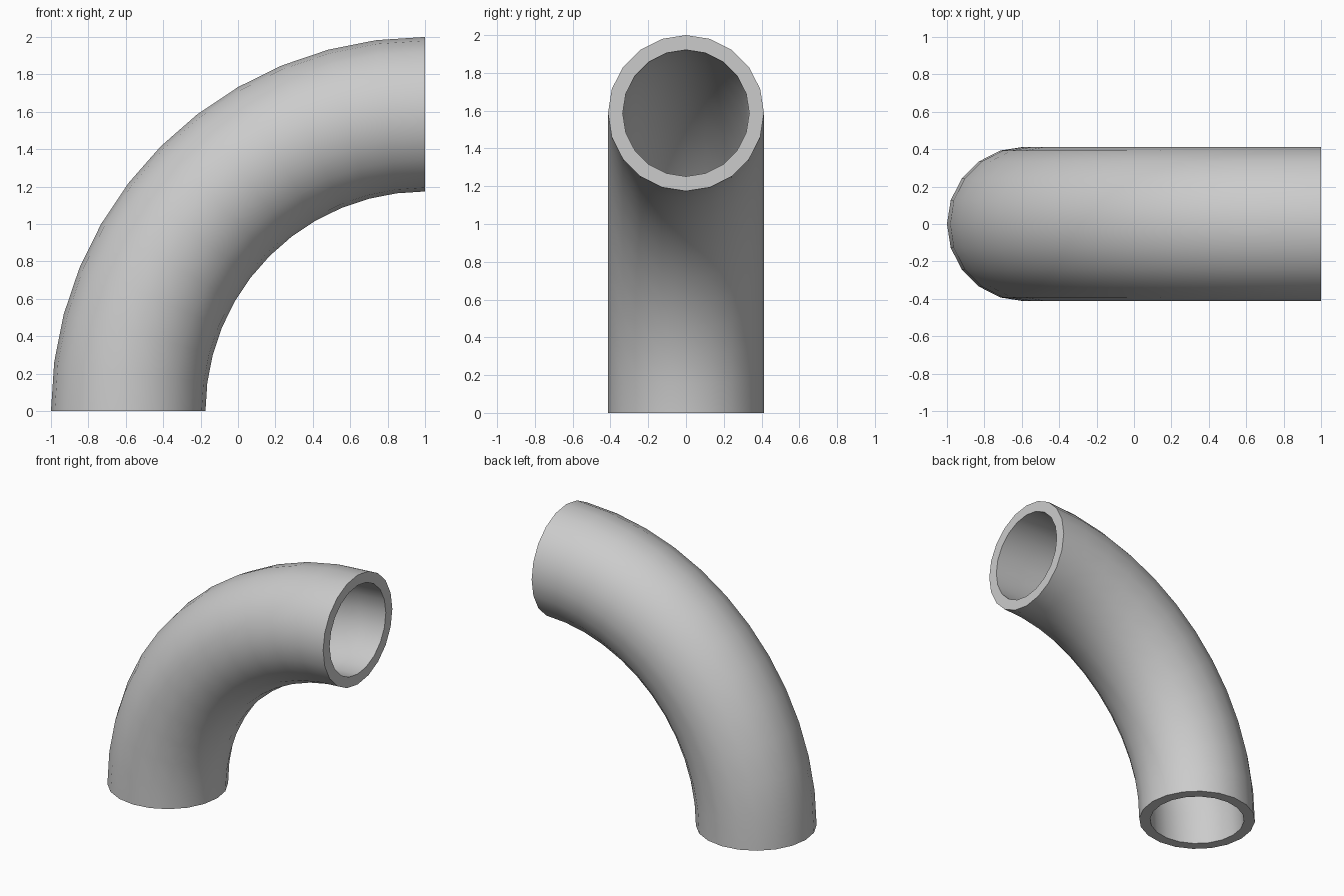
import bpy, bmesh
from math import sin, cos, pi

if "Cube" in bpy.data.objects:
    bpy.data.objects.remove(bpy.data.objects["Cube"])

SIDES, STEPS = 20, 12             # sides around the tube, segments along the bend
BEND, OUTER, INNER = 1.587, 0.413, 0.335

bm = bmesh.new()


def ring(angle, radius):
    """Circle of vertices across the tube at one angle of the bend."""
    verts = []
    for i in range(SIDES):
        t = 2 * pi * i / SIDES
        d = BEND + radius * cos(t)
        verts.append(bm.verts.new((1 - d * cos(angle), radius * sin(t), d * sin(angle))))
    return verts


def bridge(a, b):
    for i in range(SIDES):
        j = (i + 1) % SIDES
        bm.faces.new((a[i], a[j], b[j], b[i]))


# Outer skin, inner bore and the two annular end faces
angles = [pi / 2 * k / STEPS for k in range(STEPS + 1)]
outer = [ring(a, OUTER) for a in angles]
inner = [ring(a, INNER) for a in angles]
for k in range(STEPS):
    bridge(outer[k], outer[k + 1])
    bridge(inner[k + 1], inner[k])
bridge(inner[0], outer[0])
bridge(outer[-1], inner[-1])
bmesh.ops.recalc_face_normals(bm, faces=bm.faces)

mesh = bpy.data.meshes.new("pipe_elbow")
bm.to_mesh(mesh)
bm.free()
pipe = bpy.data.objects.new("pipe_elbow", mesh)
bpy.context.collection.objects.link(pipe)

# Smooth walls with crisp rims
bpy.context.view_layer.objects.active = pipe
pipe.select_set(True)
bpy.ops.object.shade_smooth_by_angle(angle=pi / 6)
